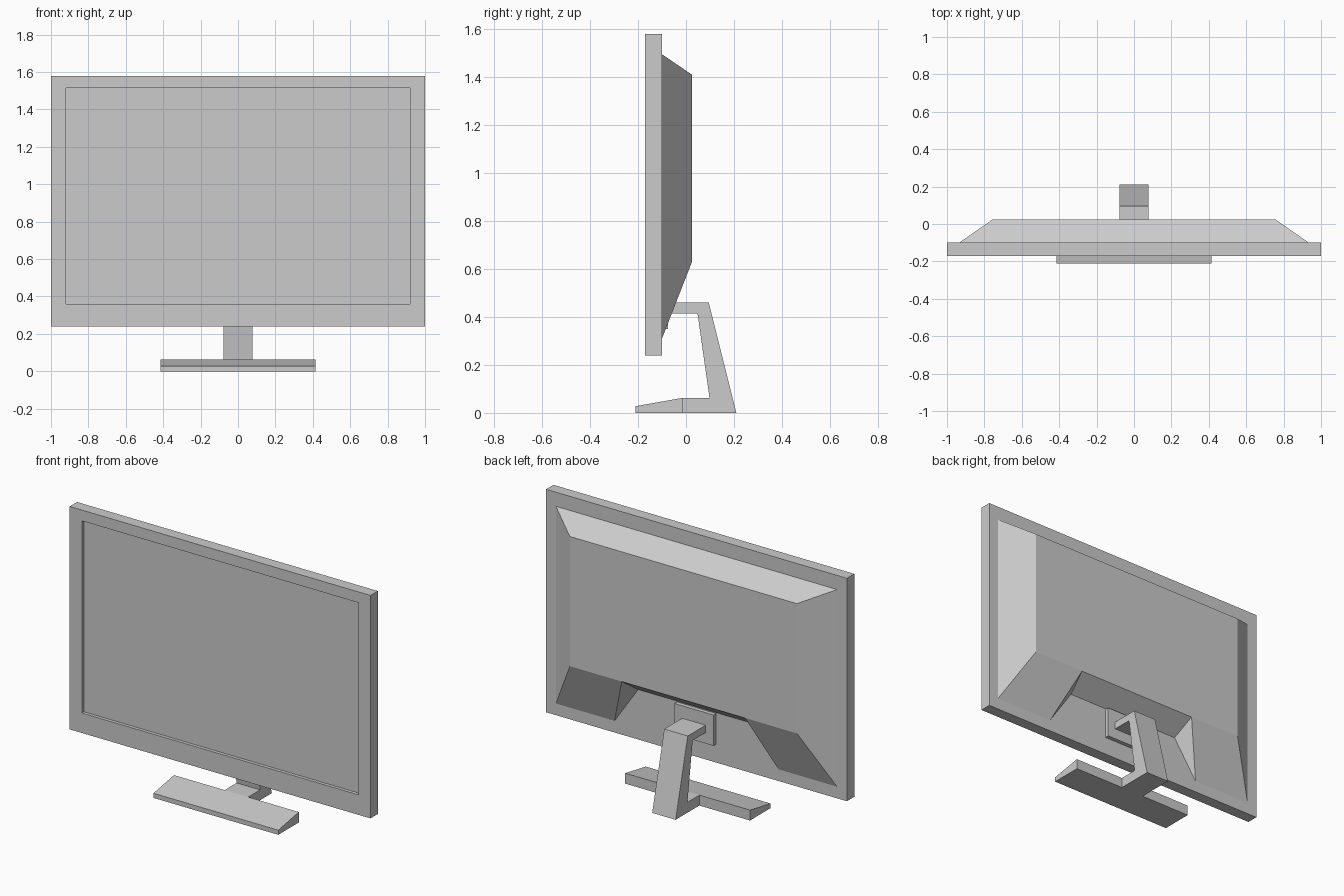
import bpy, bmesh

if "Cube" in bpy.data.objects:
    bpy.data.objects.remove(bpy.data.objects["Cube"])


def finish(name, bm):
    bmesh.ops.recalc_face_normals(bm, faces=bm.faces)
    mesh = bpy.data.meshes.new(name)
    bm.to_mesh(mesh)
    bm.free()
    obj = bpy.data.objects.new(name, mesh)
    bpy.context.collection.objects.link(obj)
    return obj


def side_profile(name, half_width, points):
    """Extrude a (y, z) outline symmetrically along x."""
    bm = bmesh.new()
    face = bm.faces.new([bm.verts.new((-half_width, y, z)) for y, z in points])
    ext = bmesh.ops.extrude_face_region(bm, geom=[face], use_keep_orig=True)
    for v in ext["geom"]:
        if isinstance(v, bmesh.types.BMVert):
            v.co.x = half_width
    return finish(name, bm)


def box_profile(y0, y1, z0, z1):
    return [(y0, z0), (y1, z0), (y1, z1), (y0, z1)]


# Bezel with recessed screen
bm = bmesh.new()
bmesh.ops.create_cube(bm, size=1)
for v in bm.verts:
    v.co = (v.co.x * 2, -0.135 + v.co.y * 0.07, 0.91 + v.co.z * 1.34)
front = min(bm.faces, key=lambda f: f.calc_center_median().y)
for y in (-0.17, -0.15):
    front = bmesh.ops.extrude_discrete_faces(bm, faces=[front])["faces"][0]
    for v in front.verts:
        v.co = (0.92 if v.co.x > 0 else -0.92, y, 1.515 if v.co.z > 0.9 else 0.36)
finish("screen_frame", bm)

# Sloped rear housing with a notch for the stand: right half, mirrored
pts = {
    "rim_top": (0.935, -0.10, 1.495), "rim_low": (0.935, -0.10, 0.31),
    "back_top": (0.755, 0.025, 1.41), "back_low": (0.755, 0.025, 0.63),
    "notch_out": (0.41, 0.025, 0.63), "notch_low": (0.545, -0.10, 0.31),
    "notch_in": (0.388, -0.10, 0.54),
    "mid_rim": (0, -0.10, 1.495), "mid_top": (0, 0.025, 1.41),
    "mid_out": (0, 0.025, 0.63), "mid_in": (0, -0.10, 0.54),
}
bm = bmesh.new()
verts = {k: bm.verts.new(p) for k, p in pts.items()}
for names in (
    "rim_top mid_rim mid_top back_top",
    "rim_top back_top back_low rim_low",
    "back_top mid_top mid_out notch_out back_low",
    "rim_low back_low notch_out notch_low",
    "notch_out notch_in notch_low",
    "notch_out mid_out mid_in notch_in",
    "rim_top rim_low notch_low notch_in mid_in mid_rim",
):
    bm.faces.new([verts[n] for n in names.split()])
housing = finish("rear_housing", bm)
mirror = housing.modifiers.new("mirror", "MIRROR")
mirror.use_clip = True

# Stand: mounting plate, bent neck and wedge foot
side_profile("mount_plate", 0.13, box_profile(-0.10, -0.075, 0.35, 0.535))
side_profile("stand_neck", 0.078, [
    (-0.075, 0.46), (0.095, 0.46), (0.21, 0), (-0.015, 0),
    (-0.015, 0.0625), (0.098, 0.0625), (0.048, 0.415), (-0.075, 0.415)])
side_profile("stand_foot", 0.415, [
    (-0.21, 0), (-0.015, 0), (-0.015, 0.0625), (-0.21, 0.028)])
